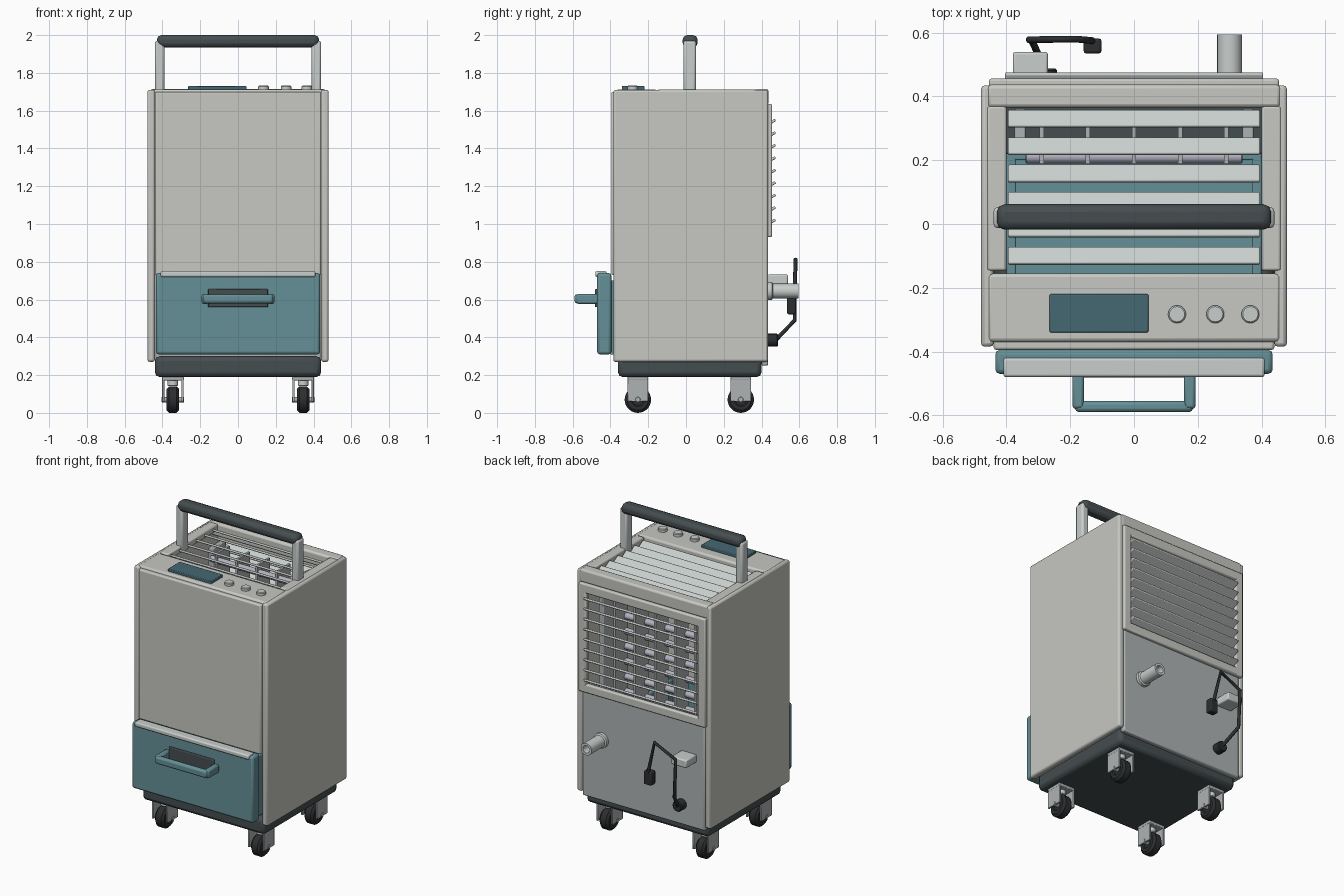
import bpy, bmesh, math
from mathutils import Vector, Matrix

if "Cube" in bpy.data.objects:
    bpy.data.objects.remove(bpy.data.objects["Cube"])


def material(name, rgb):
    m = bpy.data.materials.new(name)
    m.diffuse_color = (*rgb, 1)
    m.use_nodes = True
    m.node_tree.nodes["Principled BSDF"].inputs["Base Color"].default_value = m.diffuse_color
    return m


SHELL = material("warm_grey", (0.57, 0.58, 0.54))
PALE = material("cool_grey", (0.58, 0.62, 0.61))
BACK = material("mid_grey", (0.42, 0.45, 0.45))
DARK = material("charcoal", (0.06, 0.075, 0.08))
BLACK = material("rubber", (0.025, 0.027, 0.03))
TEAL = material("teal", (0.13, 0.28, 0.31))
SCREEN = material("screen_teal", (0.06, 0.14, 0.17))
METAL = material("coil_metal", (0.45, 0.44, 0.52))


def finish(name, bm, mat, bevel=0.0, segments=2):
    bmesh.ops.recalc_face_normals(bm, faces=bm.faces)
    me = bpy.data.meshes.new(name)
    bm.to_mesh(me)
    bm.free()
    me.materials.append(mat)
    ob = bpy.data.objects.new(name, me)
    bpy.context.collection.objects.link(ob)
    if bevel:
        mod = ob.modifiers.new("bevel", "BEVEL")
        mod.width, mod.segments = bevel, segments
    return ob


def box(name, x, y, z, mat, bevel=0.008, tilt=0):
    """Rounded box from (min, max) ranges, optionally tilted about x."""
    lo, hi = Vector((x[0], y[0], z[0])), Vector((x[1], y[1], z[1]))
    bm = bmesh.new()
    bmesh.ops.create_cube(bm, size=1, matrix=Matrix.Diagonal((*(hi - lo), 1)))
    ob = finish(name, bm, mat, bevel)
    ob.location = (lo + hi) / 2
    ob.rotation_euler.x = math.radians(tilt)
    return ob


def lathe(name, profile, loc, axis, mat, sides=24):
    """Spin (radius, height) points; axis gives the direction of height."""
    bm = bmesh.new()
    vs = [bm.verts.new((r, 0, h)) for r, h in profile]
    es = [bm.edges.new(p) for p in zip(vs, vs[1:])]
    bmesh.ops.spin(bm, geom=vs + es, cent=(0, 0, 0), axis=(0, 0, 1),
                   angle=2 * math.pi, steps=sides)
    bmesh.ops.remove_doubles(bm, verts=bm.verts, dist=1e-5)
    ob = finish(name, bm, mat)
    ob.location = loc
    ob.rotation_euler = Vector(axis).to_track_quat('Z', 'Y').to_euler()
    return ob


def rod(name, r, a, b, mat, sides=16):
    a, b = Vector(a), Vector(b)
    h = (b - a).length
    c = r * 0.15
    return lathe(name, [(0, 0), (r - c, 0), (r, c), (r, h - c), (r - c, h), (0, h)],
                 a, b - a, mat, sides)


# Base tray
box("base", (-.44, .44), (-.36, .40), (.19, .30), DARK, .025)

# Cabinet panels
for s, side in ((-1, "left"), (1, "right")):
    box(side + "_side_panel", sorted((s * .44, s * .48)), (-.385, .435), (.27, 1.71), SHELL, .012)
    box(side + "_top_rail", sorted((s * .40, s * .462)), (-.147, .37), (1.67, 1.713), SHELL)
    box(side + "_grille_stile", sorted((s * .40, s * .455)), (.425, .456), (.93, 1.635), SHELL)
box("front_panel", (-.44, .44), (-.395, -.355), (.73, 1.70), SHELL)
box("lower_back_panel", (-.44, .44), (.40, .435), (.25, .935), BACK)
box("upper_back_header", (-.46, .46), (.365, .437), (1.63, 1.715), SHELL, .012)
box("grille_top_rail", (-.44, .44), (.425, .456), (1.575, 1.635), SHELL)
box("grille_bottom_rail", (-.44, .44), (.425, .456), (.93, .985), SHELL)

# Louvres
for i in range(9):
    z = 1.015 + i * .066
    box(f"back_louvre_{i}", (-.405, .405), (.414, .478), (z - .015, z - .001), PALE, .005, 30)
for i in range(6):
    y = -.10 + i * .086
    box(f"top_louvre_{i}", (-.395, .395), (y - .03, y + .03), (1.678, 1.692), PALE, .004, -30)

# Control deck
box("control_deck", (-.46, .46), (-.37, -.155), (1.64, 1.713), SHELL, .012)
box("display", (-.265, .045), (-.34, -.22), (1.70, 1.73), SCREEN, .004)
for i, x in enumerate((.135, .255, .365)):
    rod(f"button_{i}", .028, (x, -.283, 1.70), (x, -.283, 1.732), PALE, 24)

# Carry handle
for s, side in ((-1, "left"), (1, "right")):
    box(side + "_handle_post", sorted((s * .39, s * .44)), (-.013, .053), (1.67, 1.97), PALE, .012)
box("handle_grip", (-.43, .43), (-.018, .062), (1.935, 2.0), DARK, .024)

# Water bucket
box("bucket_front", (-.435, .435), (-.47, -.395), (.31, .74), TEAL, .014)
box("bucket_lip", (-.41, .41), (-.48, -.42), (.72, .75), PALE)
box("bucket_floor", (-.40, .40), (-.40, .22), (.31, .335), TEAL, 0)
box("bucket_rear_wall", (-.40, .40), (.20, .225), (.31, .70), TEAL, .005)
for s, side in ((-1, "left"), (1, "right")):
    box(side + "_bucket_wall", sorted((s * .37, s * .40)), (-.40, .22), (.31, .70), TEAL, .005)
    box(side + "_pull_arm", sorted((s * .157, s * .193)), (-.58, -.465), (.577, .63), TEAL, .01)
box("pull_recess", (-.16, .16), (-.482, -.46), (.56, .655), DARK, .005)
box("pull_bar", (-.185, .185), (-.59, -.555), (.58, .628), TEAL, .012)

# Cooling coil behind the rear grille
for i in range(8):
    z = .88 + i * .098
    rod(f"coil_tube_{i}", .02, (-.34, .21, z), (.34, .21, z), METAL, 12)
for i in range(5):
    x = (i - 2) * .145
    box(f"coil_fin_{i}", (x - .007, x + .007), (.19, .32), (.80, 1.62), BACK, 0)
for s, side in ((-1, "left"), (1, "right")):
    box(side + "_coil_end", sorted((s * .34, s * .375)), (.23, .36), (.78, 1.62), BACK, .005)
box("coil_tray", (-.42, .42), (.22, .40), (.74, .77), DARK, .005)

# Casters
for s, side in ((-1, "left"), (1, "right")):
    for y, end in ((-.255, "front"), (.29, "rear")):
        n, x = f"{end}_{side}_", s * .345
        lathe(n + "wheel", [(0, -.026), (.03, -.026), (.036, -.033), (.056, -.033), (.07, -.02),
                            (.07, .02), (.056, .033), (.036, .033), (.03, .026), (0, .026)],
              (x, y, .07), (1, 0, 0), BLACK, 28)
        rod(n + "axle", .014, (x - .06, y, .07), (x + .06, y, .07), BACK)
        box(n + "fork_top", (x - .058, x + .058), (y - .055, y + .055), (.172, .192), BACK, .004)
        rod(n + "stem", .028, (x, y, .142), (x, y, .20), PALE)
        for k in (-1, 1):
            c = x + k * .051
            box(n + f"fork_cheek_{k}", (c - .006, c + .006), (y - .055, y + .055), (.06, .18), BACK, .003)

# Drain spout
lathe("drain_spout", [(0, .05), (.024, .05), (.024, .195), (.039, .195), (.039, .06), (.048, .055),
                      (.048, .03), (0, .03)], (.30, .40, .645), (0, 1, 0), PALE)

# Power cord, plug and cord hook
rod("cord_socket", .034, (-.275, .42, .385), (-.275, .487, .385), BLACK)
curve = bpy.data.curves.new("power_cord", "CURVE")
curve.dimensions = "3D"
curve.bevel_depth, curve.bevel_resolution, curve.use_fill_caps = .011, 2, True
path = [(-.275, .475, .385), (-.32, .575, .49), (-.33, .578, .74), (-.18, .58, .812), (-.13, .575, .60)]
sp = curve.splines.new("POLY")
sp.points.add(len(path) - 1)
for p, co in zip(sp.points, path):
    p.co = (*co, 1)
curve.materials.append(BLACK)
bpy.context.collection.objects.link(bpy.data.objects.new("power_cord", curve))
box("plug", (-.158, -.102), (.535, .582), (.522, .61), BLACK)
box("cord_hook", (-.38, -.27), (.43, .54), (.68, .732), PALE)

# Smooth shading with sharp edges kept
bpy.ops.object.select_all(action="DESELECT")
for ob in bpy.context.scene.objects:
    if ob.type == "MESH":
        ob.select_set(True)
        bpy.context.view_layer.objects.active = ob
bpy.ops.object.shade_smooth_by_angle(angle=math.radians(35))
